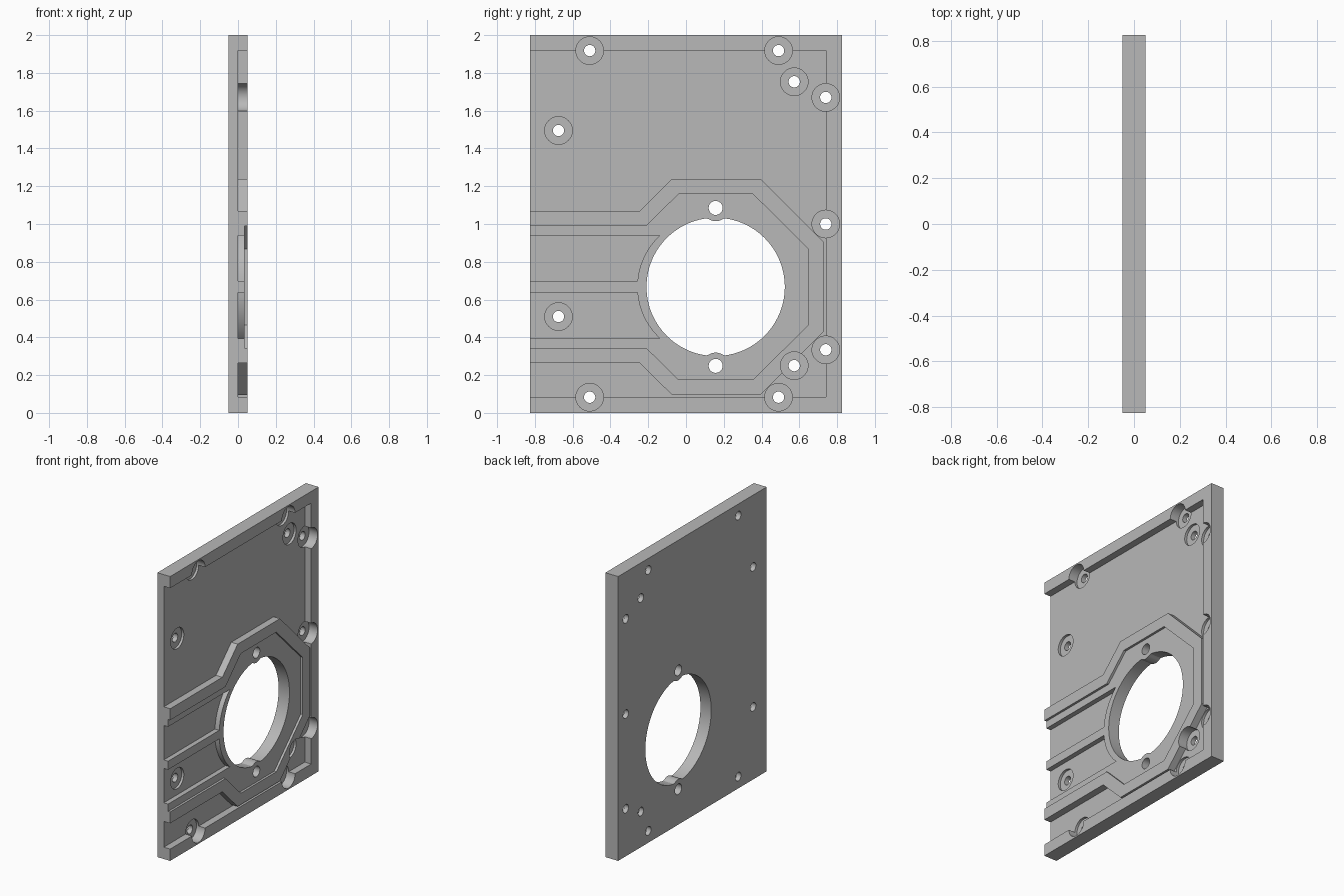
import bpy
import bmesh
from math import cos, sin, pi, sqrt, asin, radians

cube = bpy.data.objects.get("Cube")
if cube:
    bpy.data.objects.remove(cube, do_unlink=True)

grey = bpy.data.materials.new("plain grey")
grey.use_nodes = True
grey.diffuse_color = (0.48, 0.48, 0.48, 1)
grey.node_tree.nodes["Principled BSDF"].inputs["Base Color"].default_value = (0.48, 0.48, 0.48, 1)

BACK, FLOOR, STEP, FACE = -0.05, 0.0, 0.034, 0.05
BELOW, ABOVE = -0.1, 0.1
WIDE = 0.825
MID_Z = 0.667
HOLE_Y = 0.157


def prism(name, outline, x0, x1):
    """Extrude a (y, z) outline from x0 to x1."""
    bm = bmesh.new()
    face = bm.faces.new([bm.verts.new((x0, y, z)) for y, z in outline])
    out = bmesh.ops.extrude_face_region(bm, geom=[face])
    moved = [v for v in out["geom"] if isinstance(v, bmesh.types.BMVert)]
    bmesh.ops.translate(bm, verts=moved, vec=(x1 - x0, 0, 0))
    bmesh.ops.recalc_face_normals(bm, faces=bm.faces)
    mesh = bpy.data.meshes.new(name)
    bm.to_mesh(mesh)
    bm.free()
    mesh.materials.append(grey)
    obj = bpy.data.objects.new(name, mesh)
    bpy.context.collection.objects.link(obj)
    return obj


def circle(y, z, r, n=48):
    return [(y + r * cos(2 * pi * i / n), z + r * sin(2 * pi * i / n)) for i in range(n)]


def mirrored(half):
    """Complete an upper half outline with its reflection below the middle."""
    return half + [(y, 2 * MID_Z - z) for y, z in reversed(half)]


# Plate blank
plate = prism("mounting_plate", [(-WIDE, 0), (WIDE, 0), (WIDE, 2), (-WIDE, 2)], BACK, FACE)
cutters = []


def cut(name, outline, x0, x1=ABOVE):
    obj = prism(name, outline, x0, x1)
    obj.hide_render = True
    cutters.append(obj)


# Outer pocket, running around the raised keyhole-shaped ridge
ridge_outer = mirrored([(-1, 1.07), (-0.245, 1.07), (-0.075, 1.238), (0.395, 1.238), (0.728, 0.905)])
cut("outer_pocket", [(-1, 0.083), (0.742, 0.083), (0.742, 1.918), (-1, 1.918)] + ridge_outer, FLOOR)

# Shallow step inside the ridge
ridge_inner = mirrored([(-1, 0.99), (-0.21, 0.99), (-0.04, 1.158), (0.355, 1.158), (0.648, 0.868)])
cut("inner_step", ridge_inner, STEP)

# Two channels ending in an arc beside the opening
arc_y, arc_r, low, high = 0.112, 0.37, 0.03, 0.272
start, end = asin(low / arc_r), asin(high / arc_r)
angles = [start + (end - start) * i / 16 for i in range(17)]
for side, name in ((1, "upper_channel"), (-1, "lower_channel")):
    arc = [(arc_y - arc_r * cos(a), MID_Z + side * arc_r * sin(a)) for a in angles]
    cut(name, [(-1, MID_Z + side * low)] + arc + [(-1, MID_Z + side * high)], FLOOR)

# Round opening with a tab bulging in beside each pin hole
reach, tab, count = 0.418, 0.07, 240
opening = []
for i in range(count):
    a = 2 * pi * i / count
    r, off = 0.366, reach * abs(cos(a))
    if off < tab:
        r = min(r, reach * abs(sin(a)) - sqrt(tab * tab - off * off))
    opening.append((HOLE_Y + r * cos(a), MID_Z + r * sin(a)))
cut("round_opening", opening, BELOW)
for side in (1, -1):
    cut("pin_hole", circle(HOLE_Y, MID_Z + side * reach, 0.037), BELOW)

# Counterbored screw holes
screws = [(-0.51, 1.918), (0.49, 1.918), (0.573, 1.753), (0.74, 1.67), (-0.675, 1.495), (0.74, 1.0),
          (-0.675, 0.51), (0.74, 0.334), (0.573, 0.25), (-0.51, 0.083), (0.49, 0.083)]
for y, z in screws:
    cut("counterbore", circle(y, z, 0.073), -0.017)
    cut("screw_hole", circle(y, z, 0.03, 32), BELOW)

# Carve the plate, then drop the cutters
for cutter in cutters:
    mod = plate.modifiers.new(cutter.name, "BOOLEAN")
    mod.operation = "DIFFERENCE"
    mod.solver = "EXACT"
    mod.object = cutter
bpy.context.view_layer.update()
graph = bpy.context.evaluated_depsgraph_get()
carved = bpy.data.meshes.new_from_object(plate.evaluated_get(graph))
plate.modifiers.clear()
plate.data = carved
for cutter in cutters:
    bpy.data.objects.remove(cutter, do_unlink=True)

for obj in bpy.context.selected_objects:
    obj.select_set(False)
plate.select_set(True)
bpy.context.view_layer.objects.active = plate
bpy.ops.object.shade_smooth_by_angle(angle=radians(25))
